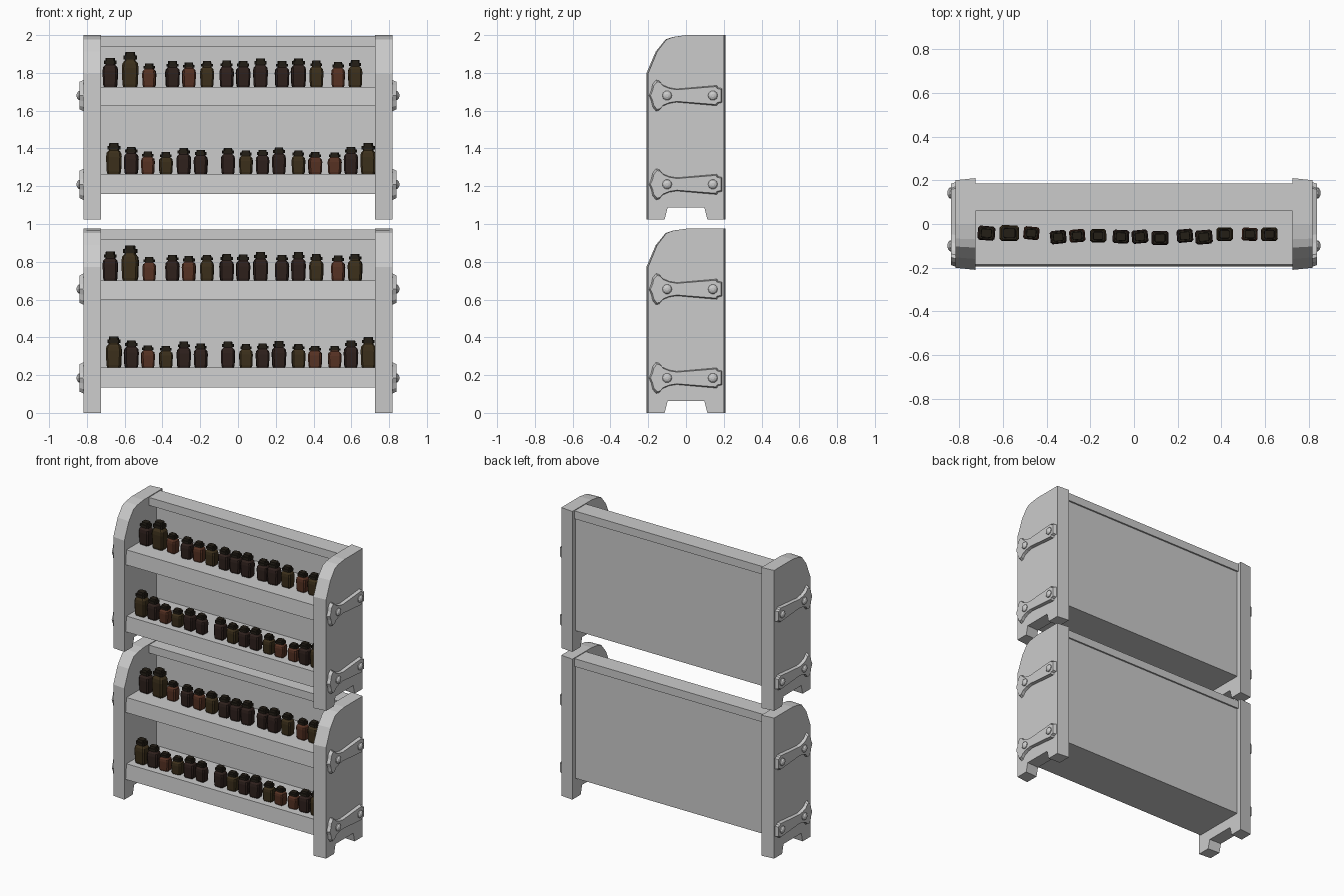
import bpy, bmesh, math, random
from mathutils import Matrix

if "Cube" in bpy.data.objects:
    bpy.data.objects.remove(bpy.data.objects["Cube"])

random.seed(4)
LEVELS = (0.0, 1.025)      # base height of each stacked rack


def finish(name, bm, mats=()):
    bmesh.ops.recalc_face_normals(bm, faces=bm.faces[:])
    me = bpy.data.meshes.new(name)
    bm.to_mesh(me)
    bm.free()
    for m in mats:
        me.materials.append(m)
    ob = bpy.data.objects.new(name, me)
    bpy.context.collection.objects.link(ob)
    return ob


def loft(bm, rings, mat=lambda i: 0):
    """Skin a list of equal-length point rings and cap both ends."""
    vs = [[bm.verts.new(p) for p in r] for r in rings]
    n = len(rings[0])
    for i in range(len(vs) - 1):
        for k in range(n):
            f = bm.faces.new((vs[i][k], vs[i][(k + 1) % n],
                              vs[i + 1][(k + 1) % n], vs[i + 1][k]))
            f.material_index = mat(i)
    bm.faces.new(vs[0][::-1])
    top = bm.faces.new(vs[-1])
    top.material_index = mat(len(vs) - 2)


def prism(name, profile, x0, x1, dz, sy=1.0, sz=1.0, zc=0.0):
    """Extrude a (y, z) profile along x; the far end may be scaled for a taper."""
    bm = bmesh.new()
    loft(bm, [[(x0, y, z + dz) for y, z in profile],
              [(x1, y * sy, zc + (z - zc) * sz + dz) for y, z in profile]])
    return finish(name, bm)


def rect(y0, y1, z0, z1):
    return [(y0, z0), (y1, z0), (y1, z1), (y0, z1)]


def material(name, rgb):
    m = bpy.data.materials.new(name)
    m.diffuse_color = (*rgb, 1)
    m.use_nodes = True
    m.node_tree.nodes["Principled BSDF"].inputs["Base Color"].default_value = m.diffuse_color
    return m


MATS = {
    'D': material("dark_glass", (0.028, 0.015, 0.012)),
    'O': material("olive_glass", (0.045, 0.029, 0.011)),
    'R': material("red_glass", (0.095, 0.032, 0.017)),
}
CAP = material("jar_cap", (0.017, 0.013, 0.008))

# Side panel outline with foot notch and rounded front top
SIDE = [(-.21, 0), (-.118, 0), (-.102, .062), (.102, .062), (.118, 0), (.21, 0),
        (.21, .975), (0, .975), (-.07, .965), (-.108, .952), (-.16, .888), (-.21, .772)]

# Strap outline (upper half, mirrored for the lower half)
HALF = [(-.197, 0), (-.185, .03), (-.178, .062), (-.16, .085), (-.143, .08),
        (-.125, .058), (-.09, .043), (-.05, .036), (.165, .055), (.172, .043), (.193, .038)]
STRAP = HALF + [(y, -z) for y, z in reversed(HALF[1:])]


def rivet(name, x, y, z, s):
    bm = bmesh.new()
    rings = []
    for r, d in ((.026, 0), (.025, .007), (.018, .014), (.008, .018)):
        rings.append([(x + s * d, y + r * math.cos(a * math.tau / 10),
                       z + r * math.sin(a * math.tau / 10)) for a in range(10)])
    loft(bm, rings)
    finish(name, bm)


def jar(name, x, y, z, w, h, key):
    # (height, width) steps: bulging body, neck, lid, knob
    steps = [(0, .82), (.08, .92), (.55, 1), (.68, .92), (.76, .64), (.79, .64),
             (.79, .82), (.9, .82), (.9, .62), (1, .58)]
    rings = []
    for t, k in steps:
        a, b = w * k / 2, w * k * .41
        c = .28 * b
        rings.append([(a, -b + c, t * h), (a, b - c, t * h), (a - c, b, t * h), (-a + c, b, t * h),
                      (-a, b - c, t * h), (-a, -b + c, t * h), (-a + c, -b, t * h), (a - c, -b, t * h)])
    bm = bmesh.new()
    loft(bm, rings, lambda i: int(i >= 5))
    bm.transform(Matrix.Translation((x, y, z)) @ Matrix.Rotation(math.radians(random.uniform(-7, 7)), 4, 'Z'))
    finish(name, bm, (MATS[key], CAP))


# Jar rows: positions, heights, colours
UP_X = [-.676, -.571, -.47, -.347, -.26, -.164, -.06, .027, .119, .233, .32, .415, .53, .62]
UP_Y = [-.042, -.042, -.042, -.06, -.054, -.054, -.058, -.058, -.064, -.054, -.06, -.047, -.047, -.047]
UP_H = [.155, .185, .125, .137, .13, .137, .14, .138, .152, .137, .152, .14, .132, .142]
LO_X = [-.657, -.565, -.477, -.382, -.287, -.197, -.053, .042, .13, .217, .32, .408, .512, .598, .69]
LO_H = [.165, .143, .118, .115, .137, .128, .138, .125, .128, .14, .125, .115, .113, .143, .163]
ROWS = [("upper", .70, UP_X, UP_Y, UP_H, "DORDRODDDDDORO"),
        ("lower", .24, LO_X, [-.115] * 15, LO_H, "ODRODDDODDORRDO")]

for dz in LEVELS:
    # Shelves, back panel and top rail
    for z0, z1, n in ((.135, .24, "lower_shelf"), (.60, .70, "upper_shelf")):
        prism(n, [(-.195, z0), (.165, z0), (.165, z1), (-.186, z1)], -.74, .74, dz)
    prism("back_panel", rect(.145, .175, .135, .93), -.74, .74, dz)
    prism("top_rail", rect(.06, .186, .915, .97), -.74, .74, dz)

    for s in (-1, 1):
        # Tapered side panel, metal straps and rivets
        prism("side_panel", SIDE, s * .726, s * .817, dz, sy=.955)
        for zc in (.185, .655):
            prism("strap", [(y, z + zc) for y, z in STRAP], s * .812, s * .838, dz,
                  sy=.955, sz=.86, zc=zc)
            for y in (-.1, .142):
                rivet("rivet", s * .836, y, zc + dz, s)

    # Jars
    for row, z, xs, ys, hs, keys in ROWS:
        for x, y, h, k in zip(xs, ys, hs, keys):
            jar(row + "_jar", x, y, z + dz, .072 + max(0, h - .13) * .3, h, k)
